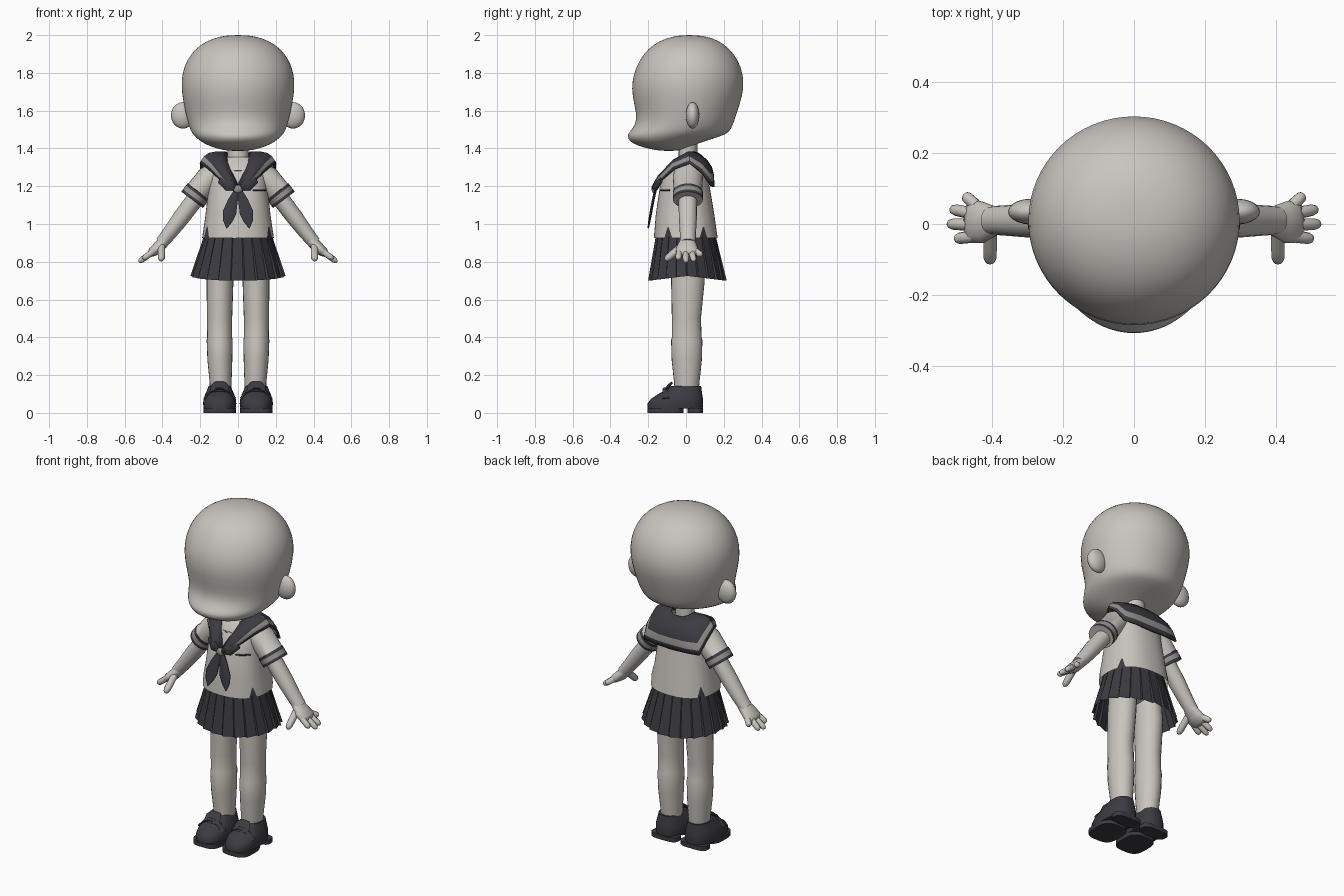
import bpy, bmesh
from math import sin, cos, pi, copysign
from mathutils import Vector, Matrix

cube = bpy.data.objects.get("Cube")
if cube:
    bpy.data.objects.remove(cube, do_unlink=True)


def material(name, rgb):
    m = bpy.data.materials.new(name)
    m.use_nodes = True
    m.diffuse_color = (*rgb, 1)
    m.node_tree.nodes["Principled BSDF"].inputs["Base Color"].default_value = (*rgb, 1)
    return m


LIGHT = material("warm light grey", (0.58, 0.55, 0.51))
DARK = material("dark navy grey", (0.045, 0.043, 0.053))
STRIPE = material("mid grey trim", (0.3, 0.29, 0.285))


def finish(name, bm, mats, mirror=False, solid=0, subsurf=0, angle=45, recalc=True):
    if recalc:
        bmesh.ops.recalc_face_normals(bm, faces=bm.faces)
    mesh = bpy.data.meshes.new(name)
    bm.to_mesh(mesh)
    bm.free()
    ob = bpy.data.objects.new(name, mesh)
    bpy.context.collection.objects.link(ob)
    for m in mats:
        mesh.materials.append(m)
    bpy.ops.object.select_all(action='DESELECT')
    ob.select_set(True)
    bpy.context.view_layer.objects.active = ob
    bpy.ops.object.shade_smooth_by_angle(angle=angle * pi / 180)
    if mirror:
        ob.modifiers.new("mirror", 'MIRROR')
    if solid:
        mod = ob.modifiers.new("thickness", 'SOLIDIFY')
        mod.thickness, mod.offset = solid, 0
    if subsurf:
        mod = ob.modifiers.new("smooth", 'SUBSURF')
        mod.levels = mod.render_levels = subsurf
    return ob


def loft(name, rings, mats, closed=True, caps=True, rule=None, **kw):
    """Skin a list of equal rings; rule(row, column) picks the material."""
    bm = bmesh.new()
    rows = [[bm.verts.new(p) for p in ring] for ring in rings]
    n = len(rows[0])
    for i in range(len(rows) - 1):
        for j in range(n if closed else n - 1):
            k = (j + 1) % n
            f = bm.faces.new((rows[i][j], rows[i][k], rows[i + 1][k], rows[i + 1][j]))
            if rule:
                f.material_index = rule(i, j)
    if caps:
        bm.faces.new(rows[0][::-1])
        bm.faces.new(rows[-1])
    return finish(name, bm, mats, **kw)


def level(z, front, back, half, xc=0, e=2.0, n=32):
    """Horizontal superellipse between two y limits."""
    mid, hy = (front + back) / 2, (back - front) / 2
    pts = []
    for i in range(n):
        c, s = cos(2 * pi * i / n), sin(2 * pi * i / n)
        pts.append(Vector((xc + half * copysign(abs(c) ** (2 / e), c),
                           mid + hy * copysign(abs(s) ** (2 / e), s), z)))
    return pts


def tube(name, path, mats, n=16, **kw):
    """Path of x, y, z, depth radius, width radius."""
    pts = [Vector(p[:3]) for p in path]
    rings = []
    for i, p in enumerate(path):
        d = (pts[min(i + 1, len(pts) - 1)] - pts[max(i - 1, 0)]).normalized()
        side = Vector((0, 1, 0))
        side = (side - d * side.dot(d)).normalized()
        up = d.cross(side)
        rings.append([pts[i] + side * p[3] * cos(2 * pi * j / n) + up * p[4] * sin(2 * pi * j / n)
                      for j in range(n)])
    return loft(name, rings, mats, **kw)


def ball(name, loc, size, mat, **kw):
    bm = bmesh.new()
    bmesh.ops.create_uvsphere(bm, u_segments=20, v_segments=12, radius=1,
                              matrix=Matrix.Translation(loc) @ Matrix.Diagonal((*size, 1)))
    return finish(name, bm, [mat], **kw)


def finger(name, base, tip, r):
    a, b = Vector(base), Vector(tip)
    path = [(*a.lerp(b, t), r * k, r * k) for t, k in ((0, 1), (.5, 1), (.8, .95), (.94, .7), (1, .3))]
    tube(name, path, [LIGHT], n=10, mirror=True, angle=60)


# Head, ears and neck
head = [(1.386, -.13, -.05, .05), (1.40, -.21, 0, .12), (1.425, -.285, .06, .18),
        (1.45, -.308, .14, .215), (1.475, -.312, .215, .24), (1.50, -.287, .24, .255),
        (1.55, -.258, .258, .27), (1.63, -.275, .285, .288), (1.72, -.292, .31, .303),
        (1.80, -.277, .302, .297), (1.87, -.247, .277, .272), (1.93, -.2, .23, .225),
        (1.97, -.14, .175, .165), (1.992, -.075, .115, .1), (2.0, -.02, .055, .04)]
loft("head", [level(*h) for h in head], [LIGHT], subsurf=1, angle=180)
ball("ears", (.292, .035, 1.575), (.063, .036, .07), LIGHT, mirror=True, angle=180)
tube("neck", [(0, .01, 1.28, .06, .065), (0, .01, 1.36, .05, .055), (0, .01, 1.47, .05, .055)], [LIGHT])

# Shirt, its hem notched on both sides
shirt = [level(*s, e=2.35, n=48) for s in
         [(.925, -.17, .168, .19), (1.05, -.16, .15, .172), (1.2, -.138, .125, .155),
          (1.28, -.108, .113, .148), (1.33, -.075, .1, .122), (1.355, -.045, .075, .07)]]
for i, p in enumerate(shirt[0]):
    if i % 24 in (4, 20):
        p.z += .06
        p.x *= .97
loft("shirt", shirt, [LIGHT], caps=False)

# Pleated skirt
PLEATS = 22
skirt = []
for z, front, back, half, amp in ((1.0, -.153, .146, .17, 0), (.93, -.162, .16, .182, .004),
                                  (.725, -.197, .212, .245, .028)):
    ring = []
    for k in range(PLEATS):
        for step, f in ((0, 1 + amp), (.9, 1 - amp)):
            a = 2 * pi * (k + step) / PLEATS
            ring.append((half * f * cos(a), (front + back) / 2 + (back - front) / 2 * f * sin(a),
                         z - (.025 * abs(sin(a)) if amp > .01 else 0)))
    skirt.append(ring)
loft("pleated_skirt", skirt, [DARK], caps=False, angle=15)
ball("hips", (0, .005, .9), (.155, .12, .1), LIGHT)

# Legs with a small step at the sock top
tube("legs", [(.08, .01, .93, .085, .07), (.095, .01, .7, .089, .071), (.098, .002, .5, .077, .067),
              (.097, .004, .4, .079, .066), (.097, .004, .385, .083, .069), (.096, .004, .28, .08, .066),
              (.092, .004, .16, .067, .058), (.092, .004, .04, .06, .056)],
     [LIGHT], n=24, mirror=True)

# Loafers
SHOE_X = .097
upper = [(.022, -.203, .088, .084), (.05, -.204, .091, .088), (.075, -.185, .09, .085),
         (.098, -.15, .086, .077), (.118, -.115, .083, .068), (.142, -.078, .08, .058)]
loft("shoe_uppers", [level(*u, xc=SHOE_X, e=2.4) for u in upper], [DARK], mirror=True)
for name, front, back in (("shoe_soles", -.205, -.012), ("shoe_heels", .008, .091)):
    loft(name, [level(z, front, back, .086, SHOE_X, 3.2) for z in (0, .026)], [DARK], mirror=True)
tube("shoe_straps", [(SHOE_X + .08 * t, -.105, .13 - .055 * t * t, .02, .008)
                     for t in (-1, -.6, -.2, .2, .6, 1)], [DARK], n=8, mirror=True)
tube("shoe_tongues", [(SHOE_X, -.12, .11, .008, .05), (SHOE_X, -.09, .145, .008, .048),
                      (SHOE_X, -.073, .162, .006, .03)], [DARK], mirror=True)

# Sleeves with striped cuffs
tube("sleeves", [(.1, .01, 1.285, .07, .055), (.15, .01, 1.245, .08, .069), (.21, .01, 1.172, .075, .068),
                 (.211, .01, 1.17, .079, .072), (.219, .01, 1.16, .079, .072),
                 (.234, .01, 1.14, .079, .072), (.243, .01, 1.128, .079, .072)],
     [LIGHT, DARK, STRIPE], n=24, mirror=True, rule=lambda i, j: (0, 0, 1, 1, 2, 1)[i])

# Arms and hands
tube("arms", [(.19, .01, 1.18, .05, .047), (.3, .01, 1.035, .048, .045), (.36, .01, .955, .043, .039),
              (.405, .01, .9, .04, .034)], [LIGHT], mirror=True)
tube("palms", [(.385, .01, .915, .038, .03), (.425, .005, .873, .058, .031), (.455, .008, .85, .061, .025),
               (.472, .008, .837, .045, .013)], [LIGHT], mirror=True, angle=70)
for name, y0, x1, y1 in (("little_fingers", .052, .478, .082), ("ring_fingers", .028, .517, .042),
                         ("middle_fingers", -.002, .525, 0), ("index_fingers", -.034, .504, -.042)):
    finger(name, (.445, y0, .857), (x1, y1, .885 - .75 * (x1 - .41)), .017)
finger("thumbs", (.405, -.025, .88), (.406, -.11, .808), .02)

# Sailor collar: strips from the neckline to the outer edge
inner = [(0, .075, 1.365), (.03, .073, 1.367), (.055, .06, 1.375), (.065, .035, 1.38), (.07, .01, 1.378),
         (.055, -.055, 1.335), (.025, -.115, 1.255), (.002, -.145, 1.205)]
outer = [(0, .145, 1.195), (.1, .145, 1.197), (.185, .135, 1.2), (.197, .085, 1.27), (.198, .02, 1.32),
         (.155, -.06, 1.29), (.09, -.125, 1.232), (.03, -.155, 1.18)]
rings = []
for a, b in zip(inner, outer):
    a, b = Vector(a), Vector(b)
    out = ((a + b) / 2 - Vector((0, .01, 1.2))).normalized()
    rings.append([a.lerp(b, v) + out * .03 * sin(pi * v) for v in (0, .25, .5, .7, .88, 1)])
loft("sailor_collar", rings, [DARK, STRIPE], closed=False, caps=False, mirror=True, solid=.01,
     rule=lambda i, j: int(j == 3))

# Neckerchief
tube("scarf_tails", [(.006, -.162, 1.18, .007, .014), (.028, -.175, 1.12, .007, .028),
                     (.045, -.186, 1.06, .007, .038), (.055, -.194, 1.015, .006, .026),
                     (.06, -.2, .978, .004, .003)], [DARK], n=10, mirror=True)
tube("scarf_loops", [(.005, -.165, 1.188, .01, .014), (.05, -.158, 1.205, .014, .032),
                     (.095, -.13, 1.235, .008, .02)], [DARK], n=10, mirror=True)
ball("scarf_knot", (0, -.168, 1.185), (.024, .014, .022), STRIPE)

# Pocket edge and neckline trim
tube("pocket_edge", [(.08, -.136, 1.178, .006, .004), (.115, -.122, 1.178, .006, .004),
                     (.148, -.088, 1.178, .006, .004)], [DARK], n=6)
tube("neckline_trim", [(-.06, -.092, 1.285, .005, .003), (0, -.108, 1.283, .005, .003),
                       (.06, -.092, 1.285, .005, .003)], [STRIPE], n=6)
